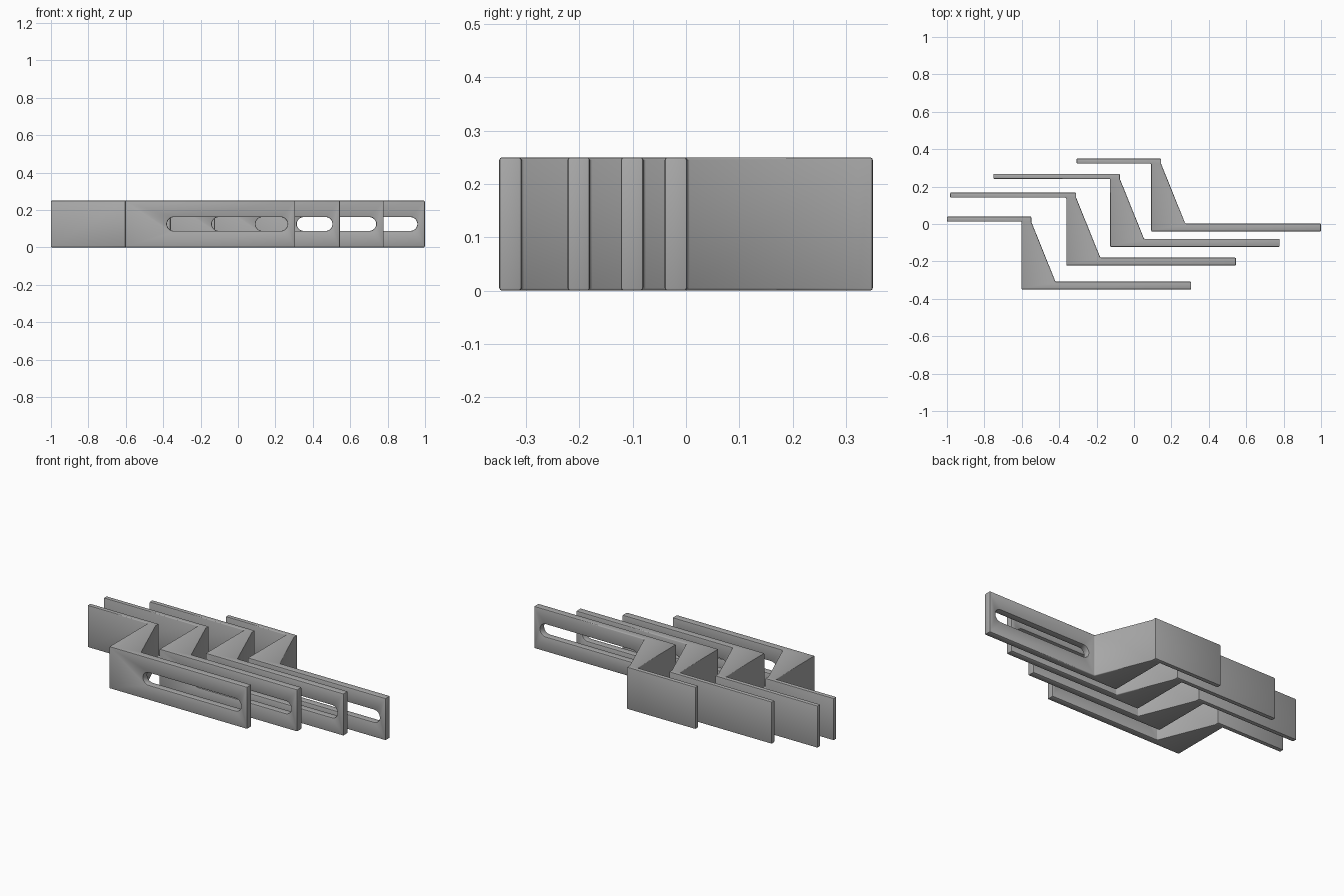
import bpy
import bmesh
import math

if "Cube" in bpy.data.objects:
    bpy.data.objects.remove(bpy.data.objects["Cube"])

HEIGHT = 0.25
SLOT_R = 0.037

grey = bpy.data.materials.new("plain grey")
grey.diffuse_color = (0.40, 0.40, 0.40, 1.0)
grey.use_nodes = True
grey.node_tree.nodes["Principled BSDF"].inputs["Base Color"].default_value = grey.diffuse_color


def prism(name, points, vec):
    """Extrude a closed outline along vec into a solid object."""
    bm = bmesh.new()
    face = bm.faces.new([bm.verts.new(p) for p in points])
    ext = bmesh.ops.extrude_face_region(bm, geom=[face])
    verts = [v for v in ext["geom"] if isinstance(v, bmesh.types.BMVert)]
    bmesh.ops.translate(bm, verts=verts, vec=vec)
    bmesh.ops.recalc_face_normals(bm, faces=bm.faces)
    mesh = bpy.data.meshes.new(name)
    bm.to_mesh(mesh)
    bm.free()
    obj = bpy.data.objects.new(name, mesh)
    bpy.context.collection.objects.link(obj)
    return obj


def bracket(name, x, y, left):
    # Z-shaped body: front flange, tapered web, rear flange
    outline = [(0, 0), (0.907, 0), (0.907, 0.042), (0.182, 0.042),
               (0.053, 0.362), (0.053, 0.39), (left, 0.39), (left, 0.363),
               (0, 0.363)]
    body = prism(name, [(x + px, y + py, 0) for px, py in outline],
                 (0, 0, HEIGHT))
    body.data.materials.append(grey)

    # Rounded slot through the front flange
    slot = []
    for cx, start in ((0.83, -90), (0.259, 90)):
        for i in range(13):
            a = math.radians(start + i * 15)
            slot.append((x + cx + SLOT_R * math.cos(a), y - 0.03,
                         HEIGHT / 2 + SLOT_R * math.sin(a)))
    cutter = prism("slot_cutter", slot, (0, 0.1, 0))
    cutter.hide_render = True

    cut = body.modifiers.new("slot", 'BOOLEAN')
    cut.operation = 'DIFFERENCE'
    cut.solver = 'EXACT'
    cut.object = cutter

    # Softened edges
    bevel = body.modifiers.new("soft_edges", 'BEVEL')
    bevel.width = 0.005
    bevel.segments = 2
    bevel.limit_method = 'ANGLE'
    bevel.angle_limit = math.radians(30)

    bpy.ops.object.select_all(action='DESELECT')
    body.select_set(True)
    bpy.context.view_layer.objects.active = body
    for m in ("slot", "soft_edges"):
        bpy.ops.object.modifier_apply(modifier=m)
    bpy.data.objects.remove(cutter, do_unlink=True)
    bpy.ops.object.shade_smooth_by_angle(angle=math.radians(35))


# Four staggered brackets: stem corner x, y and reach of the rear flange
bracket("front_bracket", -0.602, -0.35, -0.398)
bracket("second_bracket", -0.362, -0.222, -0.621)
bracket("third_bracket", -0.128, -0.122, -0.624)
bracket("rear_bracket", 0.092, -0.04, -0.399)
